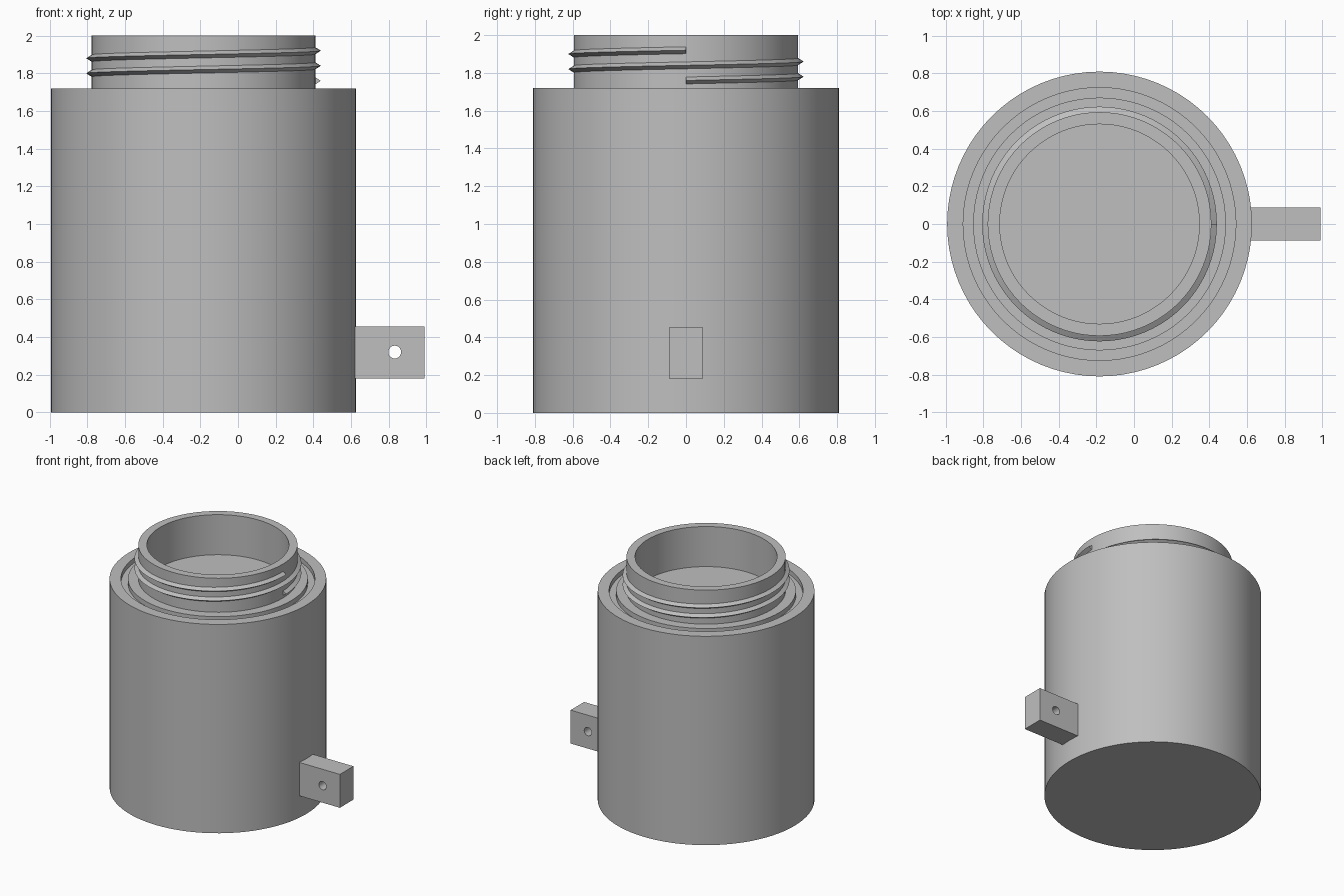
import bpy, bmesh
from math import cos, sin, pi, radians
from mathutils import Vector, Matrix

cube = bpy.data.objects.get("Cube")
if cube:
    bpy.data.objects.remove(cube)

AXIS_X = -0.183   # the jar stands off-centre because of the lug
SEGMENTS = 80

grey = bpy.data.materials.new("plain_grey")
grey.use_nodes = True
grey.diffuse_color = (0.52, 0.52, 0.52, 1)
grey.node_tree.nodes["Principled BSDF"].inputs["Base Color"].default_value = grey.diffuse_color


def make_object(name, bm, smooth=True):
    bmesh.ops.recalc_face_normals(bm, faces=bm.faces)
    mesh = bpy.data.meshes.new(name)
    bm.to_mesh(mesh)
    bm.free()
    mesh.materials.append(grey)
    obj = bpy.data.objects.new(name, mesh)
    bpy.context.collection.objects.link(obj)
    bpy.ops.object.select_all(action='DESELECT')
    obj.select_set(True)
    bpy.context.view_layer.objects.active = obj
    if smooth:
        bpy.ops.object.shade_smooth_by_angle(angle=radians(30))
    return obj


# Jar body: base, shoulder with seal groove, neck and its recess
profile = [(0, 0), (0.809, 0), (0.809, 1.72),
           (0.724, 1.72), (0.724, 1.68), (0.671, 1.68), (0.671, 1.72),
           (0.594, 1.72), (0.594, 2.0), (0.53, 2.0), (0.53, 1.67), (0, 1.67)]
bm = bmesh.new()
points = [bm.verts.new((r, 0, z)) for r, z in profile]
edges = [bm.edges.new(pair) for pair in zip(points, points[1:])]
bmesh.ops.spin(bm, geom=points + edges, cent=(0, 0, 0), axis=(0, 0, 1),
               angle=2 * pi, steps=SEGMENTS, use_merge=True)
bmesh.ops.remove_doubles(bm, verts=bm.verts, dist=0.0005)
body = make_object("jar_body", bm)
body.location.x = AXIS_X

# Screw thread: a triangular ridge climbing two turns round the neck
TURNS, PITCH, START_Z = 2, 0.08, 1.76
section = [(0.585, -0.024), (0.623, 0), (0.585, 0.024)]
bm = bmesh.new()
rings = []
for i in range(TURNS * SEGMENTS + 1):
    turn = i / SEGMENTS
    a = 2 * pi * turn
    rings.append([bm.verts.new((r * cos(a), r * sin(a), START_Z + PITCH * turn + dz))
                  for r, dz in section])
for low, high in zip(rings, rings[1:]):
    for k in range(3):
        n = (k + 1) % 3
        bm.faces.new((low[k], low[n], high[n], high[k]))
bm.faces.new(rings[0])
bm.faces.new(rings[-1])
thread = make_object("screw_thread", bm)
thread.location.x = AXIS_X

# Side lug: a block sunk slightly into the wall
x0, x1, z0, z1 = 0.58, 0.99, 0.18, 0.455
bm = bmesh.new()
bmesh.ops.create_cube(bm, size=1, matrix=Matrix.Translation(((x0 + x1) / 2, 0, (z0 + z1) / 2))
                      @ Matrix.Diagonal((x1 - x0, 0.176, z1 - z0, 1)))
lug = make_object("side_lug", bm, smooth=False)

# Cord hole drilled through the lug
bm = bmesh.new()
bmesh.ops.create_cone(bm, cap_ends=True, segments=32, radius1=0.034, radius2=0.034, depth=0.5,
                      matrix=Matrix.Translation((0.832, 0, 0.32)) @ Matrix.Rotation(pi / 2, 4, 'X'))
cutter = make_object("hole_cutter", bm)
cutter.hide_render = True
drill = lug.modifiers.new("cord_hole", 'BOOLEAN')
drill.operation = 'DIFFERENCE'
drill.solver = 'EXACT'
drill.object = cutter
bpy.ops.object.select_all(action='DESELECT')
lug.select_set(True)
bpy.context.view_layer.objects.active = lug
bpy.ops.object.modifier_apply(modifier=drill.name)
bpy.data.objects.remove(cutter)
bpy.ops.object.shade_smooth_by_angle(angle=radians(30))
